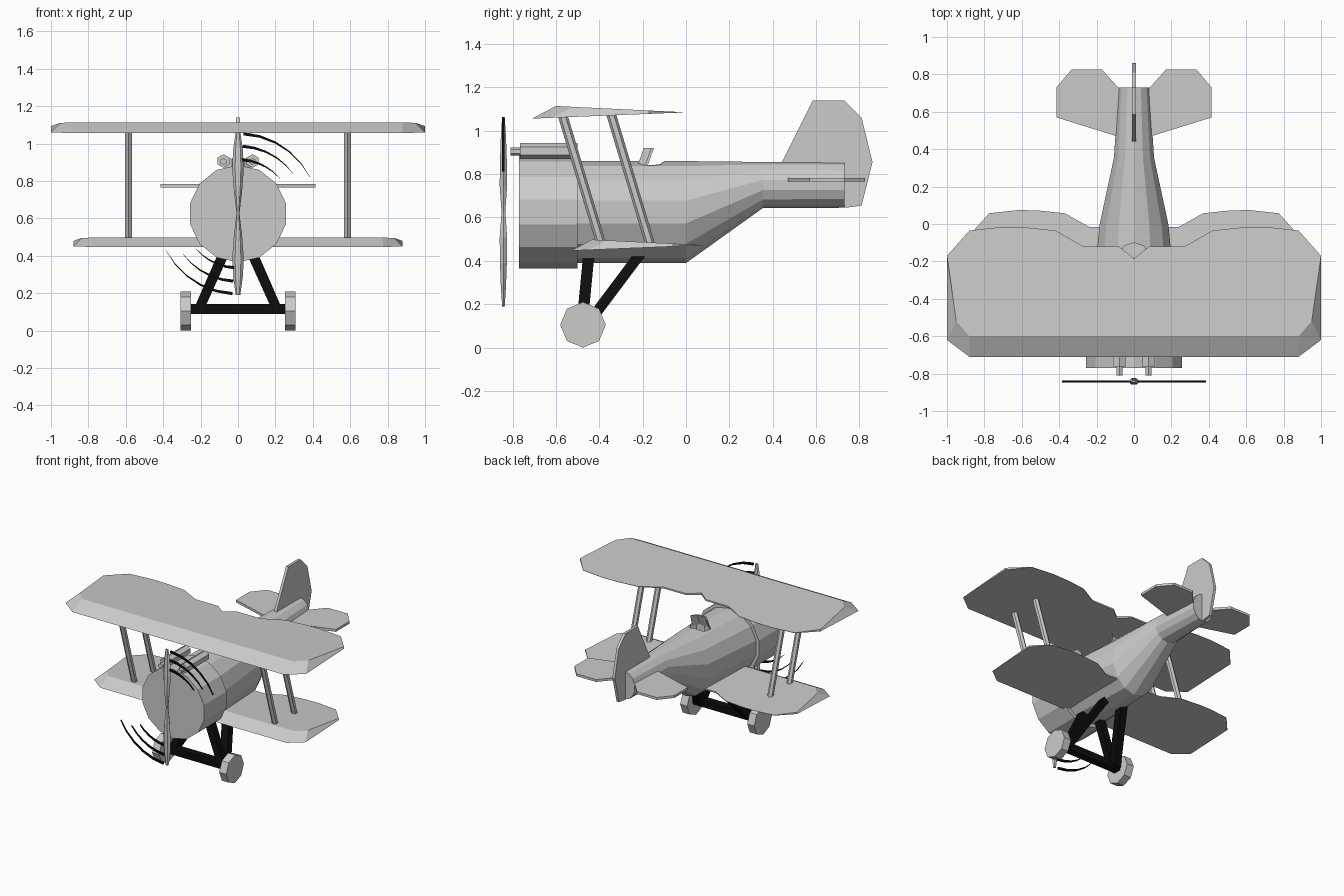
import bpy, bmesh, math
from mathutils import Vector

if "Cube" in bpy.data.objects:
    bpy.data.objects.remove(bpy.data.objects["Cube"])


def material(name, c):
    m = bpy.data.materials.new(name)
    m.diffuse_color = (c, c, c, 1)
    m.use_nodes = True
    m.node_tree.nodes["Principled BSDF"].inputs["Base Color"].default_value = m.diffuse_color
    return m


GREY = material("light grey", 0.6)
BLACK = material("black", 0.004)


def loft(name, rings, mat=GREY):
    """Skin a list of equal-length vertex rings and cap both ends."""
    bm = bmesh.new()
    rs = [[bm.verts.new(p) for p in r] for r in rings]
    n = len(rs[0])
    for a, b in zip(rs, rs[1:]):
        for i in range(n):
            j = (i + 1) % n
            bm.faces.new((a[i], a[j], b[j], b[i]))
    caps = [bm.faces.new(rs[0]), bm.faces.new(rs[-1])]
    bmesh.ops.triangulate(bm, faces=caps)
    bmesh.ops.recalc_face_normals(bm, faces=bm.faces)
    me = bpy.data.meshes.new(name)
    bm.to_mesh(me)
    bm.free()
    me.materials.append(mat)
    ob = bpy.data.objects.new(name, me)
    bpy.context.collection.objects.link(ob)
    return ob


def ring_y(y, cx, cz, rx, rz, n):
    return [(cx + rx * math.sin(2 * math.pi * i / n), y,
             cz + rz * math.cos(2 * math.pi * i / n)) for i in range(n)]


def beam(name, a, b, rx, ry, n=4, mat=GREY):
    """Strut with horizontal end sections."""
    def ring(c):
        k = 1 / math.cos(math.pi / n)
        return [(c[0] + k * rx * math.cos(2 * math.pi * (i + .5) / n),
                 c[1] + k * ry * math.sin(2 * math.pi * (i + .5) / n), c[2]) for i in range(n)]
    return loft(name, [ring(a), ring(b)], mat)


# Engine cowl and fuselage
loft("engine_cowl", [ring_y(y, 0, .625, .262, .26, 14) for y in (-.77, -.5)])
fuselage = loft("fuselage", [ring_y(y, 0, cz, rx, rz, 14) for y, cz, rx, rz in (
    (-.505, .625, .24, .235), (0, .625, .188, .235),
    (.355, .75, .11, .106), (.73, .75, .085, .105))])

# Cockpit opening
cutter = loft("cockpit_cutter", [
    [(.075 * math.cos(t * math.pi / 4), -.16 + .06 * math.sin(t * math.pi / 4), z)
     for t in range(8)] for z in (.79, 1.0)])
cutter.hide_render = True
cutter.hide_viewport = True
cut = fuselage.modifiers.new("cockpit", 'BOOLEAN')
cut.operation = 'DIFFERENCE'
cut.object = cutter

# Windshield
screen = [(-.075, -.19), (-.035, -.225), (.035, -.225), (.075, -.19)]
outline = screen + [(x, y + .012) for x, y in reversed(screen)]
loft("windshield", [[(x, y, .835) for x, y in outline],
                    [(x * .9, y + .03, .92) for x, y in outline]])

# Wings: broad bottom outline, smaller top outline, meeting at the rear
rear = [(1, -.17), (.88, -.035), (.7, -.015), (.58, -.018), (.42, -.035),
        (.27, -.12), (.08, -.12), (0, -.185)]
low = [(0, -.71), (.88, -.71), (1, -.62)] + rear
top = [(0, -.6), (.88, -.6), (.95, -.52)] + rear


def full(half):
    return half + [(-x, y) for x, y in reversed(half[1:-1])]


def wing(name, s, sy, y0, z0):
    def place(x, y, z):
        return (x * s, (y + .71) * sy + y0, z * s + z0)
    loft(name, [[place(x, y, .028 * (y + .71) / .69) for x, y in full(low)],
                [place(x, y, .030 + .028 * (-.02 - y) / .58) for x, y in full(top)]])


wing("upper_wing", 1, 1, -.71, 1.056)
wing("lower_wing", .88, .87, -.53, .447)

# Tail surfaces
fin = [(.44, .85), (.585, 1.14), (.73, 1.14), (.81, 1.06), (.86, .855),
       (.81, .655), (.735, .645), (.735, .8), (.5, .8)]
loft("tail_fin", [[(x, y, z) for y, z in fin] for x in (-.01, .01)])
stab = [(.04, .45), (.11, .475), (.415, .57), (.415, .73), (.335, .825),
        (.17, .825), (.085, .73), (.04, .73)]

for s, side in ((1, "left"), (-1, "right")):
    loft(side + "_stabiliser", [[(x * s, y, z) for x, y in stab] for z in (.765, .783)])

    # Wing struts
    for y, part in ((0, "front"), (.225, "rear")):
        beam(f"{side}_{part}_wing_strut", (s * .585, -.39 + y, .475),
             (s * .585, -.57 + y, 1.075), .018, .02, 6)

    # Guns
    loft(side + "_gun_body", [ring_y(y, s * .078, .907, .037, .036, 6) for y in (-.765, -.5)])
    loft(side + "_gun_barrel", [ring_y(y, s * .078, .904, .018, .018, 6) for y in (-.81, -.76)])

    # Landing gear legs and wheel
    beam(side + "_front_leg", (s * .075, -.45, .41), (s * .215, -.48, .1), .028, .026, 4, BLACK)
    beam(side + "_rear_leg", (s * .075, -.22, .42), (s * .215, -.46, .1), .028, .03, 4, BLACK)
    loft(side + "_wheel", [[(x * s, -.475 + .105 * math.sin(i * math.pi / 4),
                             .105 + .105 * math.cos(i * math.pi / 4)) for i in range(8)]
                           for x in (.25, .308)])

    # Propeller blade
    loft(("upper" if s > 0 else "lower") + "_propeller_blade", [
        ring_y_pts for ring_y_pts in (
            [(w * math.cos(i * math.pi / 3), -.842 + t * math.sin(i * math.pi / 3), .627 + s * h)
             for i in range(6)]
            for w, t, h in ((.008, .01, 0), (.022, .02, .12), (.031, .018, .24),
                            (.026, .014, .34), (.012, .007, .436)))])

    # Motion arcs trailing from the blades
    for k, (r, end) in enumerate(((.432, 27), (.365, 36), (.293, 40))):
        rings = []
        for i in range(6):
            f = i / 5
            a = math.radians(86 + (end - 86) * f)
            w = .001 + .011 * (1 - f)
            rings.append([(s * q * math.cos(a), y, .625 + s * q * math.sin(a))
                          for q, y in ((r - w, -.848), (r + w * .4, -.848),
                                       (r + w * .4, -.836), (r - w, -.836))])
        loft(f"{'upper' if s > 0 else 'lower'}_motion_arc_{k + 1}", rings, BLACK)

# Axle
loft("axle", [[(x, -.475 + dy, .115 + dz) for dy, dz in
               ((-.027, -.027), (.027, -.027), (.027, .027), (-.027, .027))]
              for x in (-.25, .25)], BLACK)
